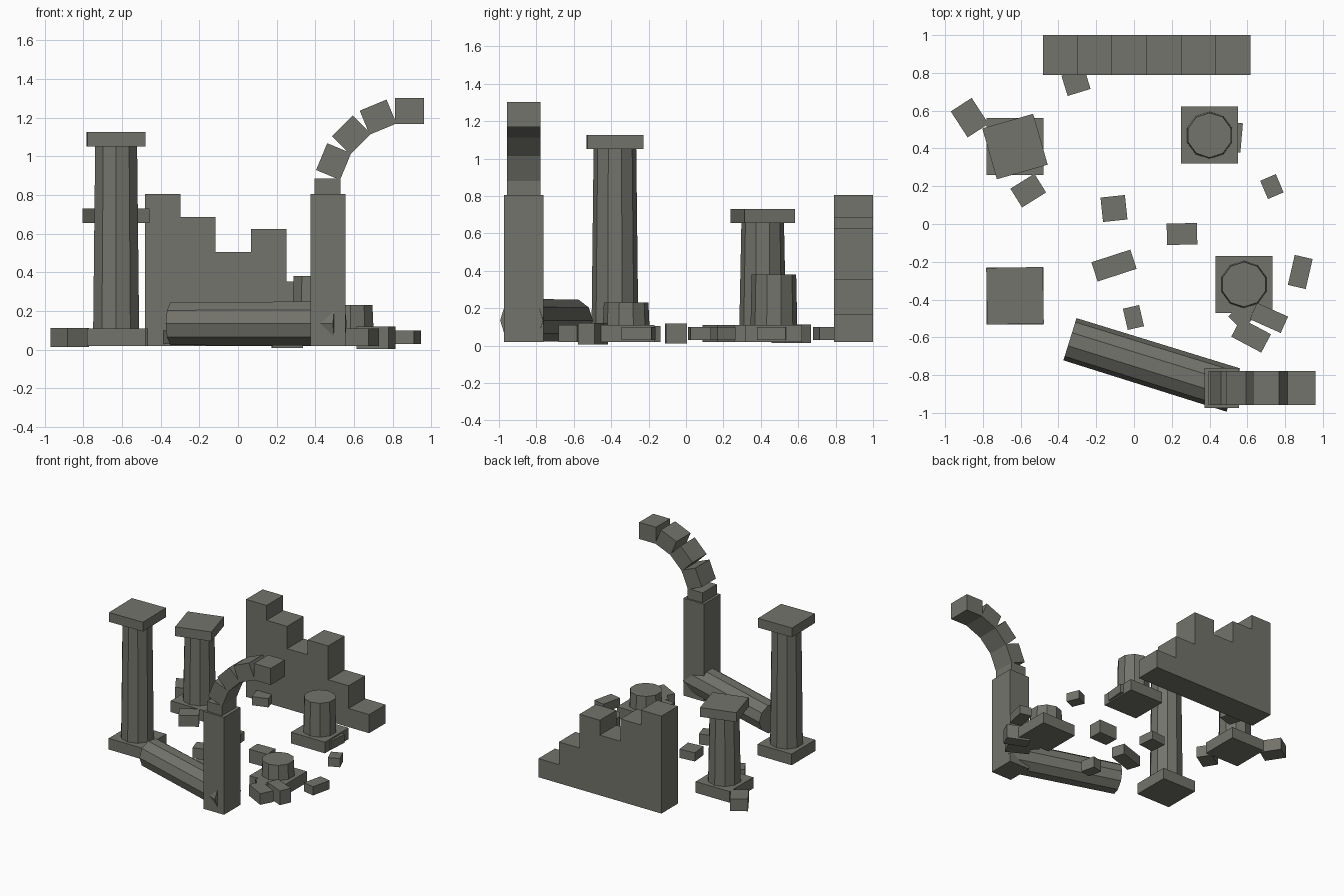
import bpy, math

stone = bpy.data.materials.new("weathered grey stone")
stone.diffuse_color = (0.17, 0.172, 0.148, 1)


def finish(name):
    ob = bpy.context.object
    ob.name = name
    ob.data.materials.append(stone)
    return ob


def block(name, x, y, z0, z1, sx, sy, rot=0):
    """Box standing between two heights, turned about z."""
    bpy.ops.mesh.primitive_cube_add(size=1, location=(x, y, (z0 + z1) / 2),
                                    rotation=(0, 0, math.radians(rot)))
    bpy.context.object.scale = (sx, sy, z1 - z0)
    return finish(name)


def shaft(name, loc, r1, r2, length, rot=(0, 0, 0)):
    """Ten-sided tapered column drum."""
    bpy.ops.mesh.primitive_cone_add(vertices=10, radius1=r1, radius2=r2, depth=length,
                                    location=loc, rotation=rot)
    return finish(name)


# Standing columns: x, y, shaft top, top radius, capital (size, turn) or None
columns = [
    ("front_left", -0.63, -0.38, 1.05, 0.114, (0.30, 1)),
    ("back_left", -0.63, 0.41, 0.655, 0.114, (0.28, 16)),
    ("back_right", 0.40, 0.47, 0.38, 0.119, None),
    ("front_right", 0.582, -0.32, 0.23, 0.119, None),
]
for name, x, y, top, r, cap in columns:
    block(name + "_column_base", x, y, 0.02, 0.11, 0.302, 0.302)
    shaft(name + "_column_shaft", (x, y, (0.10 + top) / 2), 0.125, r, top - 0.10)
    if cap:
        block(name + "_column_capital", x, y, top, top + 0.075, cap[0], cap[0], cap[1])

# Fallen column lying on the ground
ax, ay, bx, by = 0.526, -0.879, -0.339, -0.61
shaft("fallen_column", ((ax + bx) / 2, (ay + by) / 2, 0.135), 0.12, 0.117,
      math.hypot(bx - ax, by - ay),
      (0, math.pi / 2, math.atan2(by - ay, bx - ax)))

# Broken back wall, one block per step
pitch = 0.1828
for i, top in enumerate([0.805, 0.685, 0.505, 0.625, 0.353, 0.17]):
    block(f"wall_section_{i + 1}", -0.481 + pitch * (i + 0.5), 0.895, 0.02, top, pitch, 0.21)

# Arch pier and the broken arch springing from it
block("arch_pier", 0.465, -0.868, 0.02, 0.805, 0.182, 0.21)
for i in range(5):
    a = math.radians(22.5 * i)
    bpy.ops.mesh.primitive_cube_add(
        size=1, rotation=(0, a, 0),
        location=(0.887 - 0.425 * math.cos(a), -0.867, 0.81 + 0.425 * math.sin(a)))
    bpy.context.object.scale = (0.134, 0.18, 0.15)
    finish(f"arch_stone_{i + 1}")

# Scattered rubble: x, y, bottom, top, length, width, turn
rubble = [
    (-0.87, 0.563, 0.015, 0.113, 0.164, 0.132, -57),
    (-0.56, 0.177, 0.02, 0.11, 0.15, 0.117, 32),
    (-0.307, 0.75, 0.03, 0.10, 0.127, 0.112, 17),
    (-0.106, 0.082, 0.03, 0.10, 0.13, 0.13, 6),
    (-0.106, -0.22, 0.02, 0.105, 0.217, 0.107, 18),
    (0.254, -0.053, 0.01, 0.118, 0.16, 0.113, 1.5),
    (-0.003, -0.495, 0.02, 0.11, 0.088, 0.115, 13),
    (0.73, 0.198, 0.03, 0.10, 0.09, 0.105, 23),
    (0.88, -0.254, 0.03, 0.10, 0.097, 0.163, -13),
    (0.714, -0.497, 0.005, 0.12, 0.18, 0.095, -24),
    (0.62, -0.59, 0.02, 0.11, 0.18, 0.11, -28),
    (0.57, -0.49, 0.02, 0.11, 0.10, 0.10, 45),
    (0.52, 0.46, 0.03, 0.10, 0.10, 0.155, -5),
]
for i, r in enumerate(rubble):
    block(f"rubble_{i + 1}", *r)
